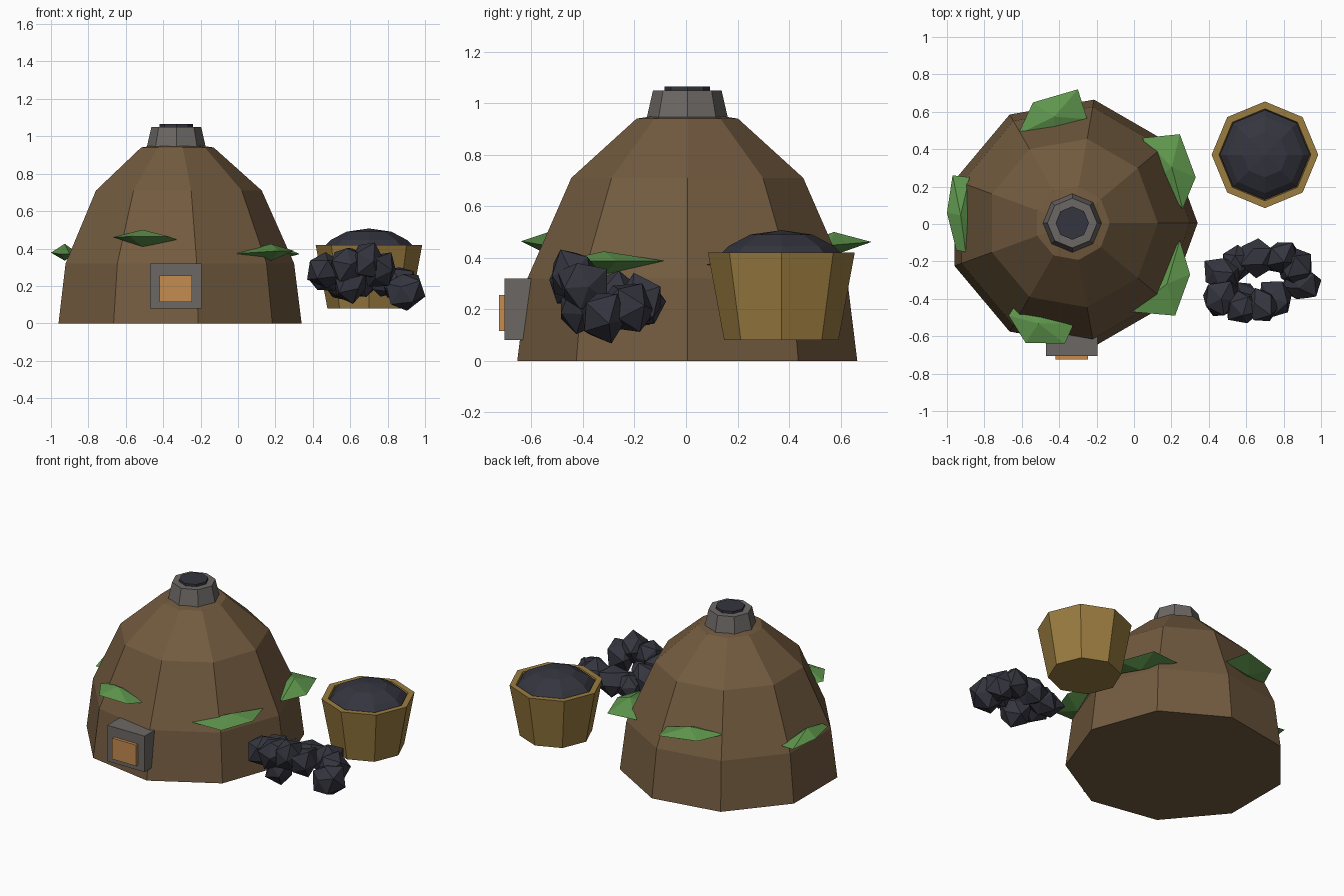
import bpy, bmesh, math, random
from mathutils import Matrix, Vector

random.seed(4)
cube = bpy.data.objects.get("Cube")
if cube:
    bpy.data.objects.remove(cube)


def material(name, rgb):
    mat = bpy.data.materials.new(name)
    mat.use_nodes = True
    colour = (*rgb, 1)
    mat.diffuse_color = colour
    mat.node_tree.nodes["Principled BSDF"].inputs["Base Color"].default_value = colour
    return mat


earth = material("earth brown", (0.17, 0.104, 0.05))
stone = material("stone grey", (0.15, 0.137, 0.13))
glow = material("ember orange", (0.56, 0.26, 0.08))
wicker = material("wicker tan", (0.32, 0.2, 0.05))
coal = material("coal black", (0.035, 0.035, 0.05))
moss = material("moss green", (0.115, 0.31, 0.075))


def finish(name, bm, mat):
    bmesh.ops.recalc_face_normals(bm, faces=bm.faces)
    mesh = bpy.data.meshes.new(name)
    bm.to_mesh(mesh)
    bm.free()
    mesh.materials.append(mat)
    obj = bpy.data.objects.new(name, mesh)
    bpy.context.collection.objects.link(obj)
    return obj


def lathe(name, centre, profile, sides, mat):
    """Turn a (radius, height) profile around a vertical axis and cap both ends."""
    bm = bmesh.new()
    rings = []
    for radius, z in profile:
        ring = []
        for i in range(sides):
            a = math.tau * i / sides
            ring.append(bm.verts.new((centre[0] + radius * math.cos(a),
                                      centre[1] + radius * math.sin(a), z)))
        rings.append(ring)
    for low, high in zip(rings, rings[1:]):
        for i in range(sides):
            j = (i + 1) % sides
            bm.faces.new((low[i], low[j], high[j], high[i]))
    bm.faces.new(rings[0][::-1])
    bm.faces.new(rings[-1])
    bmesh.ops.remove_doubles(bm, verts=bm.verts, dist=0.0001)
    return finish(name, bm, mat)


def box(name, low, high, mat):
    low, high = Vector(low), Vector(high)
    bm = bmesh.new()
    bmesh.ops.create_cube(bm, size=1, matrix=Matrix.Translation((low + high) / 2)
                          @ Matrix.Diagonal((*(high - low), 1)))
    return finish(name, bm, mat)


def moss_patch(name, outline, z):
    """A sharp-edged flake: a ragged outline with a raised and a lowered middle."""
    bm = bmesh.new()
    n = len(outline)
    mid = sum((Vector(p) for p in outline), Vector((0, 0))) / n
    rim = [bm.verts.new((x, y, z + random.uniform(-0.012, 0.012))) for x, y in outline]
    for lift in (0.045, -0.045):
        pole = bm.verts.new((mid.x, mid.y, z + lift))
        for i in range(n):
            bm.faces.new((rim[i], rim[(i + 1) % n], pole))
    return finish(name, bm, moss)


def coal_lump(name, centre):
    bm = bmesh.new()
    bmesh.ops.create_icosphere(bm, subdivisions=1, radius=0.105)
    turn = Matrix.Rotation(random.uniform(0, math.tau), 3, "Z") @ \
        Matrix.Rotation(random.uniform(0, math.tau), 3, "X")
    for v in bm.verts:
        v.co = turn @ v.co * random.uniform(0.8, 1.15) + Vector(centre)
    return finish(name, bm, coal)


# Earth mound with its stone chimney
kiln = (-0.33, 0.005)
lathe("earth_dome", kiln, [(0.67, 0), (0.63, 0.32), (0.457, 0.71), (0.2, 0.94), (0, 0.97)], 9, earth)
lathe("chimney", kiln, [(0.157, 0.945), (0.133, 1.05)], 8, stone)
lathe("chimney_soot", kiln, [(0.089, 1.04), (0.089, 1.065)], 8, coal)

# Fire door
box("door_frame", (-0.47, -0.705, 0.08), (-0.195, -0.55, 0.32), stone)
box("door_ember", (-0.42, -0.725, 0.115), (-0.245, -0.69, 0.255), glow)

# Moss patches around the dome
moss_patch("moss_right", [(-0.97, 0.26), (-0.88, 0.25), (-0.86, 0), (-0.9, -0.15),
                          (-0.95, -0.14), (-1, 0.06)], 0.38)
moss_patch("moss_back", [(-0.62, 0.48), (-0.54, 0.65), (-0.3, 0.72), (-0.25, 0.56),
                         (-0.42, 0.46)], 0.455)
moss_patch("moss_back_left", [(0.045, 0.46), (0.245, 0.48), (0.33, 0.25), (0.26, 0.08),
                              (0.13, 0.25)], 0.38)
moss_patch("moss_front_left", [(0.245, -0.085), (0.3, -0.27), (0.22, -0.49), (-0.01, -0.47),
                               (0.13, -0.28)], 0.38)
moss_patch("moss_front", [(-0.64, -0.44), (-0.67, -0.49), (-0.58, -0.635), (-0.37, -0.64),
                          (-0.32, -0.53), (-0.48, -0.46)], 0.455)

# Basket filled with coal
basket = (0.7, 0.37)
lathe("basket", basket, [(0.222, 0.08), (0.285, 0.42), (0.246, 0.42), (0.235, 0.36)], 8, wicker)
lathe("basket_coal", basket, [(0.235, 0.38), (0.24, 0.41), (0.205, 0.445), (0.12, 0.49), (0, 0.507)], 8, coal)

# Loose heap of coal lumps
heap = [(0.47, -0.4, 0.29), (0.58, -0.44, 0.32), (0.69, -0.44, 0.34), (0.76, -0.4, 0.29),
        (0.47, -0.27, 0.25), (0.55, -0.2, 0.22), (0.66, -0.17, 0.23), (0.78, -0.18, 0.23),
        (0.86, -0.23, 0.2), (0.89, -0.32, 0.18), (0.6, -0.41, 0.21)]
for i, spot in enumerate(heap):
    coal_lump(f"coal_lump_{i + 1}", spot)
